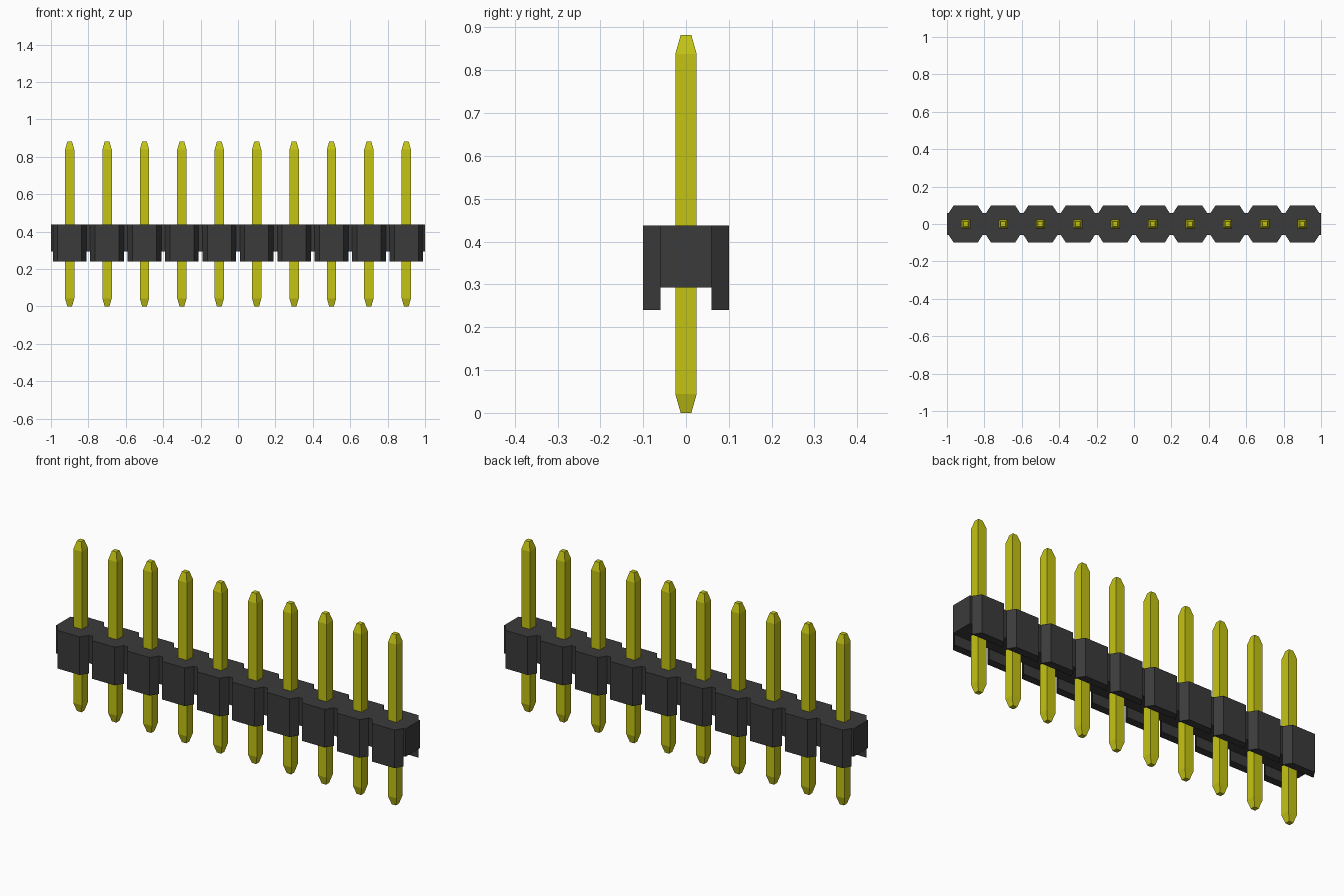
import bpy
import bmesh

if "Cube" in bpy.data.objects:
    bpy.data.objects.remove(bpy.data.objects["Cube"])

COUNT, PITCH = 10, 0.2
TOP, CHANNEL, FOOT = 0.437, 0.293, 0.24
CENTRES = [(i - (COUNT - 1) / 2) * PITCH for i in range(COUNT)]


def material(name, rgb):
    m = bpy.data.materials.new(name)
    m.use_nodes = True
    m.diffuse_color = (*rgb, 1)
    m.node_tree.nodes["Principled BSDF"].inputs["Base Color"].default_value = (*rgb, 1)
    return m


def add_object(name, mesh, mat):
    if not mesh.materials:
        mesh.materials.append(mat)
    ob = bpy.data.objects.new(name, mesh)
    bpy.context.collection.objects.link(ob)
    return ob


def to_mesh(bm, name):
    bmesh.ops.recalc_face_normals(bm, faces=bm.faces[:])
    mesh = bpy.data.meshes.new(name)
    bm.to_mesh(mesh)
    bm.free()
    return mesh


def extrude_down(bm, faces, dz):
    geom = bmesh.ops.extrude_face_region(bm, geom=faces, use_keep_orig=False)["geom"]
    bmesh.ops.translate(bm, vec=(0, 0, dz),
                        verts=[g for g in geom if isinstance(g, bmesh.types.BMVert)])


black = material("black plastic", (0.043, 0.043, 0.043))
gold = material("yellow metal", (0.55, 0.55, 0.007))

# Housing: a central bar with a chamfered block on each side of every pin
bm = bmesh.new()
rim = {}
blocks = []
for side in (-1, 1):
    rim[side] = []
    for cx in CENTRES:
        a = bm.verts.new((cx - 0.09, side * 0.06, FOOT))
        b = bm.verts.new((cx + 0.09, side * 0.06, FOOT))
        c = bm.verts.new((cx + 0.064, side * 0.1, FOOT))
        d = bm.verts.new((cx - 0.064, side * 0.1, FOOT))
        rim[side] += [a, b]
        blocks.append(bm.faces.new((a, b, c, d) if side > 0 else (d, c, b, a)))
end = {(x, y): bm.verts.new((x, y * 0.06, FOOT)) for x in (-1, 1) for y in (-1, 1)}
bm.faces.new([end[-1, -1]] + rim[-1] + [end[1, -1], end[1, 1]] + rim[1][::-1] + [end[-1, 1]])

# Raise the outline to the top, thicken it, then pull the feet of the blocks down
for v in bm.verts:
    v.co.z = TOP
top_faces = bm.faces[:]
lower = bmesh.ops.duplicate(bm, geom=top_faces)
low_verts = [g for g in lower["geom"] if isinstance(g, bmesh.types.BMVert)]
bmesh.ops.translate(bm, vec=(0, 0, CHANNEL - TOP), verts=low_verts)
vert_map = lower["vert_map"]
for e in [e for e in bm.edges if e.is_boundary and all(v.co.z > TOP - 0.01 for v in e.verts)]:
    p, q = e.verts
    bm.faces.new((p, q, vert_map[q], vert_map[p]))
feet = [f for f in bm.faces if len(f.verts) == 4
        and all(abs(v.co.z - CHANNEL) < 0.001 for v in f.verts)]
extrude_down(bm, feet, FOOT - CHANNEL)
bmesh.ops.recalc_face_normals(bm, faces=bm.faces[:])
bmesh.ops.dissolve_limit(bm, angle_limit=0.01, verts=bm.verts[:], edges=bm.edges[:])
add_object("housing", to_mesh(bm, "housing"), black)

# Pin: a square bar tapered at both tips
bm = bmesh.new()
rings = []
for z, r in ((0, 0.0125), (0.044, 0.025), (0.838, 0.025), (0.882, 0.0125)):
    rings.append([bm.verts.new((x * r, y * r, z))
                  for x, y in ((-1, -1), (1, -1), (1, 1), (-1, 1))])
for lo, hi in zip(rings, rings[1:]):
    for i in range(4):
        j = (i + 1) % 4
        bm.faces.new((lo[i], lo[j], hi[j], hi[i]))
bm.faces.new(rings[0][::-1])
bm.faces.new(rings[-1])
pin_mesh = to_mesh(bm, "pin")

for n, cx in enumerate(CENTRES, 1):
    add_object(f"pin_{n}", pin_mesh, gold).location.x = cx
